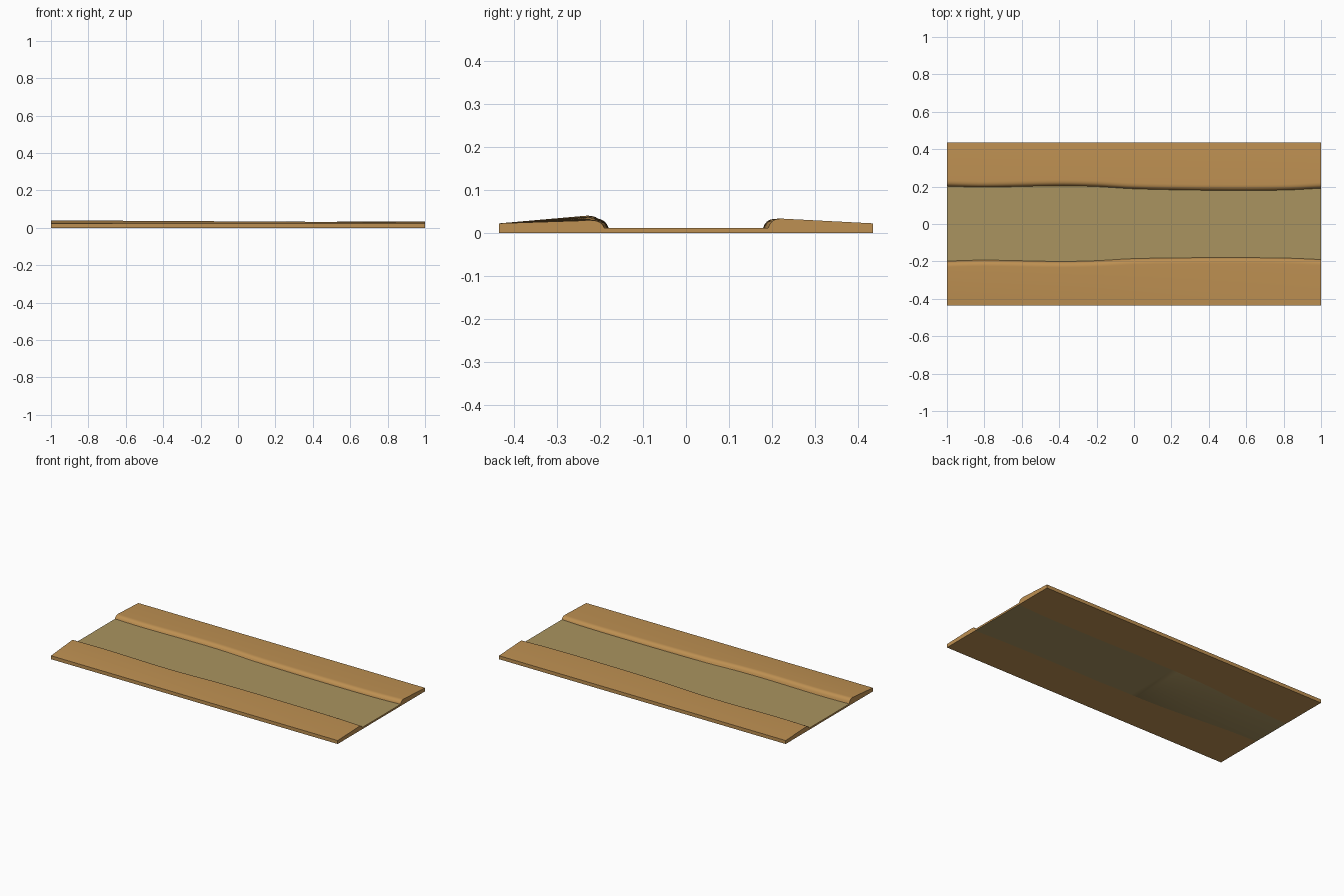
import bpy, bmesh

if "Cube" in bpy.data.objects:
    bpy.data.objects.remove(bpy.data.objects["Cube"])

N = 48          # stations along the length
HALF_Y = 0.435  # half of the overall width
WATER_Z = 0.011

# channel edge: distance from the centre line along x
XS = [-1, -0.8, -0.4, -0.2, 0, 0.4, 0.8, 1]
NORTH = [0.202, 0.197, 0.204, 0.200, 0.188, 0.180, 0.181, 0.191]
SOUTH = [0.198, 0.193, 0.200, 0.196, 0.185, 0.180, 0.182, 0.190]

# earth and water colours
EARTH = (0.515, 0.28, 0.084, 1)
WATER = (0.40, 0.295, 0.115, 1)


def smooth_lookup(ys, x):
    """Smooth curve through the edge points."""
    i = max(k for k in range(len(XS) - 1) if XS[k] <= x + 1e-9)

    def slope(k):
        a, b = max(k - 1, 0), min(k + 1, len(XS) - 1)
        return (ys[b] - ys[a]) / (XS[b] - XS[a])
    h = XS[i + 1] - XS[i]
    t = (x - XS[i]) / h
    return ((2*t**3 - 3*t**2 + 1) * ys[i] + (t**3 - 2*t**2 + t) * h * slope(i)
            + (3*t**2 - 2*t**3) * ys[i + 1] + (t**3 - t**2) * h * slope(i + 1))


def foot(edges, x):
    """Underside edge: the banks reach under the water towards -x."""
    return smooth_lookup(edges, x) - 0.07 * max(0, (0.1 - x) / 1.1)


def make_material(name, color):
    mat = bpy.data.materials.new(name)
    mat.diffuse_color = color
    mat.use_nodes = True
    mat.node_tree.nodes["Principled BSDF"].inputs["Base Color"].default_value = mat.diffuse_color
    return mat


def loft(name, section, mats):
    """Skin a closed (y, z) section that varies with x; last material caps it."""
    bm = bmesh.new()
    rings = []
    for k in range(N + 1):
        x = -1 + 2 * k / N
        rings.append([bm.verts.new((x, y, z)) for y, z in section(x)])
    n = len(rings[0])
    for a, b in zip(rings, rings[1:]):
        for j in range(n):
            bm.faces.new((a[j], a[(j + 1) % n], b[(j + 1) % n], b[j]))
    for cap in (rings[0], rings[-1][::-1]):
        bm.faces.new(cap).material_index = len(mats) - 1
    bmesh.ops.recalc_face_normals(bm, faces=bm.faces[:])
    mesh = bpy.data.meshes.new(name)
    bm.to_mesh(mesh)
    bm.free()
    for mat in mats:
        mesh.materials.append(mat)
    obj = bpy.data.objects.new(name, mesh)
    bpy.context.collection.objects.link(obj)
    bpy.ops.object.select_all(action='DESELECT')
    obj.select_set(True)
    bpy.context.view_layer.objects.active = obj
    bpy.ops.object.shade_smooth_by_angle(angle=0.6)
    return obj


def bank_section(edges, side, z_start, z_end):
    """Sloping bank with a rounded lip beside the channel."""
    def section(x):
        e = smooth_lookup(edges, x)
        crest = z_start + (z_end - z_start) * (x + 1) / 2
        rise = crest - WATER_Z
        lip = [(0, 0), (0.004, 0.4), (0.009, 0.7), (0.016, 0.89),
               (0.024, 0.98), (0.032, 1)]
        pts = [(foot(edges, x), 0)]
        pts += [(e + d, WATER_Z + f * rise) for d, f in lip]
        pts += [(HALF_Y, 0.022), (HALF_Y, 0)]
        return [(side * y, z) for y, z in pts]
    return section


def water_section(x):
    n, s = smooth_lookup(NORTH, x), smooth_lookup(SOUTH, x)
    return [(-foot(SOUTH, x), 0), (foot(NORTH, x), 0),
            (n, WATER_Z), (-s, WATER_Z)]


# earth banks on both sides, and the water slab with earth-coloured ends
earth = make_material("earth", EARTH)
water = make_material("water", WATER)
loft("north_bank", bank_section(NORTH, 1, 0.031, 0.033), [earth])
loft("south_bank", bank_section(SOUTH, -1, 0.040, 0.029), [earth])
loft("water", water_section, [water, earth])
